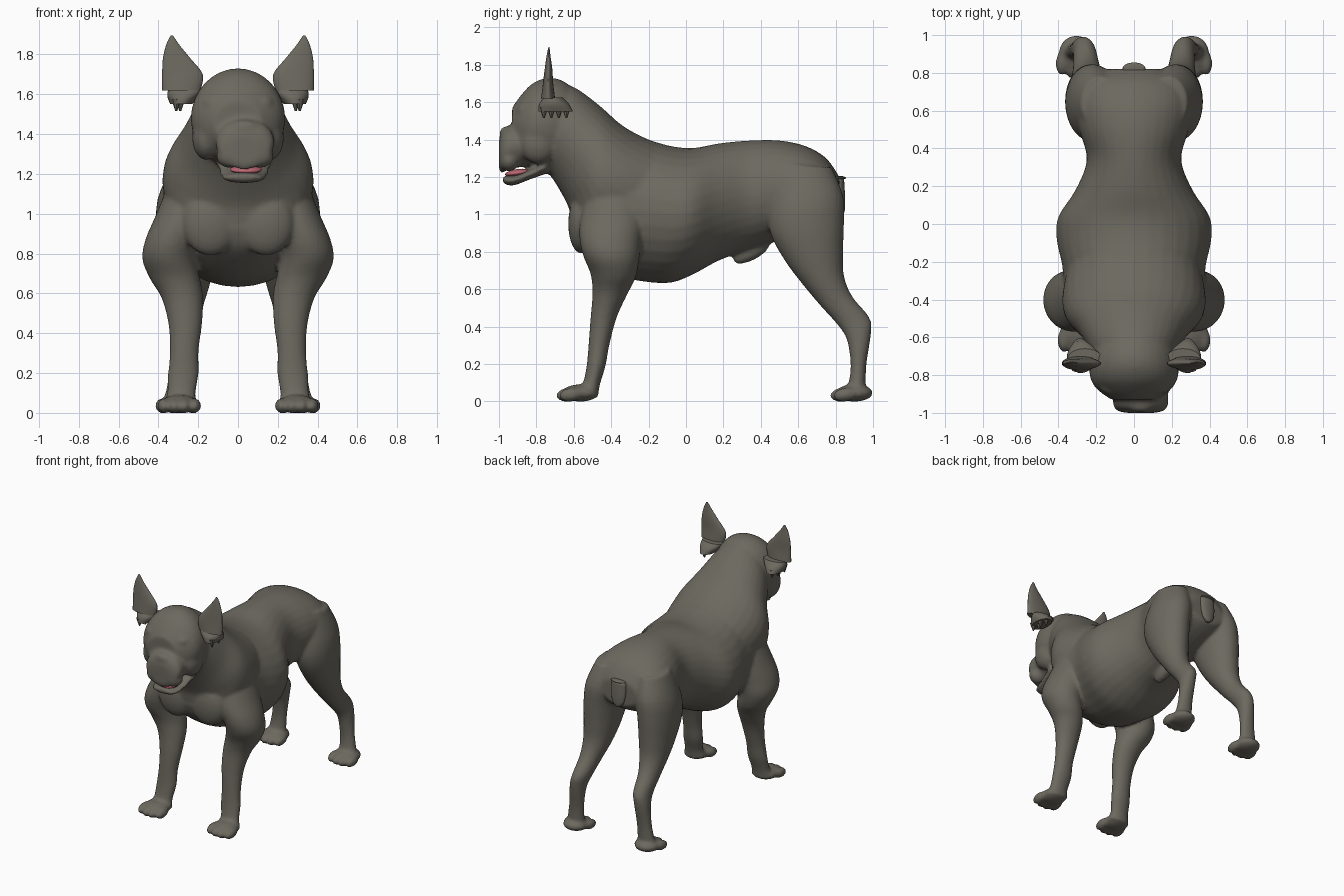
import bpy, bmesh, math
from mathutils import Matrix, Vector

cube = bpy.data.objects.get("Cube")
if cube:
    bpy.data.objects.remove(cube)


def make_material(name, colour):
    mat = bpy.data.materials.new(name)
    mat.use_nodes = True
    mat.diffuse_color = colour
    mat.node_tree.nodes["Principled BSDF"].inputs["Base Color"].default_value = colour
    return mat


coat = make_material("grey brown coat", (0.15, 0.14, 0.115, 1))
pink = make_material("tongue pink", (0.5, 0.14, 0.17, 1))


def catmull(a, b, c, d, t):
    """Smoothly interpolate one number between b and c."""
    return b + 0.5 * t * (c - a + t * (2 * a - 5 * b + 4 * c - d + t * (3 * (b - c) + d - a)))


def loft(bm, rings, side=1, steps=4, sides=32):
    """Skin elliptical rings given as (y, z, y, z, centre x, half width)."""
    dense = []
    last = len(rings) - 1
    for i in range(last):
        around = [rings[max(0, min(last, i + k))] for k in (-1, 0, 1, 2)]
        for s in range(steps):
            dense.append([catmull(*vals, s / steps) for vals in zip(*around)])
    dense.append(rings[last])
    loops = []
    for ya, za, yb, zb, xc, w in dense:
        mid = Vector((xc * side, (ya + yb) / 2, (za + zb) / 2))
        half = Vector((0, (ya - yb) / 2, (za - zb) / 2))
        loop = []
        for k in range(sides):
            angle = math.tau * k / sides
            offset = half * math.cos(angle) + Vector((w * math.sin(angle), 0, 0))
            loop.append(bm.verts.new(mid + offset))
        loops.append(loop)
    for low, high in zip(loops, loops[1:]):
        for k in range(sides):
            n = (k + 1) % sides
            bm.faces.new((low[k], low[n], high[n], high[k]))
    bm.faces.new(loops[0][::-1])
    bm.faces.new(loops[-1])


def blob(bm, centre, radii, tilt=0):
    """Add an ellipsoid, tilted about the x axis."""
    matrix = (Matrix.Translation(centre) @ Matrix.Rotation(math.radians(tilt), 4, "X")
              @ Matrix.Diagonal((*radii, 1)))
    bmesh.ops.create_uvsphere(bm, u_segments=24, v_segments=14, radius=1, matrix=matrix)


def finish(bm, name, mat):
    bmesh.ops.recalc_face_normals(bm, faces=bm.faces)
    for face in bm.faces:
        face.smooth = True
    mesh = bpy.data.meshes.new(name)
    bm.to_mesh(mesh)
    bm.free()
    mesh.materials.append(mat)
    obj = bpy.data.objects.new(name, mesh)
    bpy.context.collection.objects.link(obj)
    return obj


def upright(sections, xc=0):
    """Turn (y, top, bottom, half width) into vertical rings."""
    return [(y, top, y, low, xc, w) for y, top, low, w in sections]


# Torso from chest to rump
torso = upright([
    (-.61, 1.10, .92, .12), (-.57, 1.22, .83, .26), (-.48, 1.32, .75, .33),
    (-.35, 1.39, .67, .37), (-.22, 1.4, .64, .38), (-.08, 1.365, .635, .41),
    (.04, 1.355, .68, .4), (.18, 1.38, .755, .31), (.34, 1.395, .81, .25),
    (.5, 1.395, .86, .29), (.64, 1.365, .9, .31), (.75, 1.3, .95, .27),
    (.82, 1.2, 1.0, .15)])

# Neck sweeping up to the skull
neck = [
    (-.05, 1.35, -.5, .8, 0, .36), (-.2, 1.4, -.6, .92, 0, .38),
    (-.34, 1.475, -.625, 1.03, 0, .36), (-.46, 1.58, -.67, 1.12, 0, .29),
    (-.58, 1.67, -.72, 1.2, 0, .24), (-.66, 1.7, -.76, 1.24, 0, .21)]

# Skull, muzzle and lower jaw
skull = upright([
    (-.58, 1.64, 1.32, .15), (-.65, 1.71, 1.25, .21), (-.74, 1.73, 1.23, .235),
    (-.82, 1.7, 1.25, .23), (-.88, 1.64, 1.28, .19), (-.93, 1.57, 1.34, .12)])
muzzle = upright([
    (-.8, 1.46, 1.27, .14), (-.9, 1.48, 1.25, .145), (-.96, 1.47, 1.235, .145),
    (-.99, 1.43, 1.22, .12), (-1.0, 1.39, 1.25, .07)], .035)
jaw = upright([
    (-.74, 1.3, 1.22, .14), (-.84, 1.24, 1.185, .125), (-.92, 1.21, 1.155, .11),
    (-.965, 1.205, 1.16, .085), (-.98, 1.195, 1.175, .04)], .03)

# Legs, from the shoulder or hip down to the ankle
front_leg = [
    (-.5, 1.22, -.25, 1.22, .23, .09), (-.56, 1.0, -.22, 1.0, .28, .13),
    (-.57, .88, -.24, .86, .325, .14), (-.55, .78, -.25, .76, .345, .135),
    (-.51, .68, -.27, .66, .315, .125), (-.5, .58, -.31, .58, .28, .105),
    (-.51, .45, -.37, .45, .265, .085), (-.52, .32, -.41, .3, .27, .072),
    (-.53, .2, -.43, .19, .275, .077), (-.55, .1, -.46, .09, .285, .072),
    (-.58, .05, -.47, .02, .29, .09)]
hind_leg = [
    (.5, 1.27, .78, 1.25, .18, .1), (.44, 1.05, .84, 1.1, .21, .14),
    (.45, .9, .845, .95, .23, .135), (.53, .75, .84, .8, .235, .12),
    (.62, .63, .845, .67, .24, .1), (.72, .51, .89, .56, .25, .075),
    (.81, .41, .98, .45, .26, .062), (.86, .33, .99, .37, .275, .057),
    (.88, .2, .965, .2, .29, .057), (.87, .1, .96, .09, .3, .066),
    (.85, .05, .95, .02, .305, .08)]


def paw(bm, x, y, side):
    """Pad with four rounded toes reaching forward."""
    blob(bm, (x * side, y + .07, .045), (.095, .1, .046))
    for k in range(4):
        spread = (k - 1.5) / 1.5
        reach = .025 * (1 - abs(spread))
        blob(bm, ((x + .076 * spread) * side, y + .02 - reach, .036), (.034, .065, .037), 8)


body_bm = bmesh.new()
for part in (torso, neck, skull, muzzle, jaw):
    loft(body_bm, part)
for side in (1, -1):
    loft(body_bm, front_leg, side)
    loft(body_bm, hind_leg, side)
    paw(body_bm, .295, -.635, side)
    paw(body_bm, .305, .83, side)
    # Brow, eyelid, cheek, hanging lip and chest muscle
    blob(body_bm, (side * .105, -.865, 1.56), (.07, .045, .035), 35)
    blob(body_bm, (side * .125, -.875, 1.5), (.035, .03, .025))
    blob(body_bm, (side * .16, -.79, 1.38), (.07, .1, .11))
    blob(body_bm, (.035 + side * .075, -.945, 1.29), (.07, .055, .06))
    blob(body_bm, (side * .14, -.56, .95), (.14, .07, .16))
# Nose pad and sheath under the belly
blob(body_bm, (.035, -.965, 1.43), (.07, .032, .04))
blob(body_bm, (0, .35, .8), (.045, .11, .045), 28)

body = finish(body_bm, "body", coat)
remesh = body.modifiers.new("merge parts", "REMESH")
remesh.mode = "VOXEL"
remesh.voxel_size = .0125
remesh.use_smooth_shade = True
soften = body.modifiers.new("soften joins", "SMOOTH")
soften.factor = .5
soften.iterations = 5

# Tongue
tongue_bm = bmesh.new()
blob(tongue_bm, (.04, -.9, 1.222), (.08, .068, .02), 8)
finish(tongue_bm, "tongue", pink)

# Pointed ears with ragged flaps below
ear = [
    (-.775, 1.62, -.7, 1.62, .285, .097), (-.765, 1.7, -.71, 1.7, .279, .102),
    (-.755, 1.78, -.715, 1.78, .308, .069), (-.745, 1.85, -.725, 1.85, .328, .032),
    (-.735, 1.895, -.73, 1.895, .332, .006)]
flap = [
    (-.76, 1.625, -.66, 1.625, .26, .09), (-.785, 1.59, -.625, 1.59, .275, .08),
    (-.79, 1.55, -.605, 1.55, .285, .055)]
for side, word in ((1, "left"), (-1, "right")):
    bm = bmesh.new()
    loft(bm, ear, side)
    ear_obj = finish(bm, word + "_ear", coat)
    bm = bmesh.new()
    loft(bm, flap, side)
    for k in range(4):
        spot = Matrix.Translation((side * (.31 - .02 * (k % 2)), -.76 + .04 * k, 1.545))
        bmesh.ops.create_cone(bm, cap_ends=True, segments=8, radius1=.005, radius2=.024,
                              depth=.06, matrix=spot)
    flap_obj = finish(bm, word + "_ear_flap", coat)
    for obj in (ear_obj, flap_obj):
        bpy.ops.object.select_all(action="DESELECT")
        obj.select_set(True)
        bpy.context.view_layer.objects.active = obj
        bpy.ops.object.shade_smooth_by_angle(angle=math.radians(40))

# Docked tail: a thin rounded plate with a small lip
tail_bm = bmesh.new()
loft(tail_bm, [
    (.81, 1.0, .843, 1.0, 0, .015), (.81, 1.03, .85, 1.03, 0, .045),
    (.8, 1.1, .85, 1.1, 0, .06), (.79, 1.19, .845, 1.19, 0, .06)])
blob(tail_bm, (0, .825, 1.195), (.06, .03, .01))
finish(tail_bm, "tail_stub", coat)
